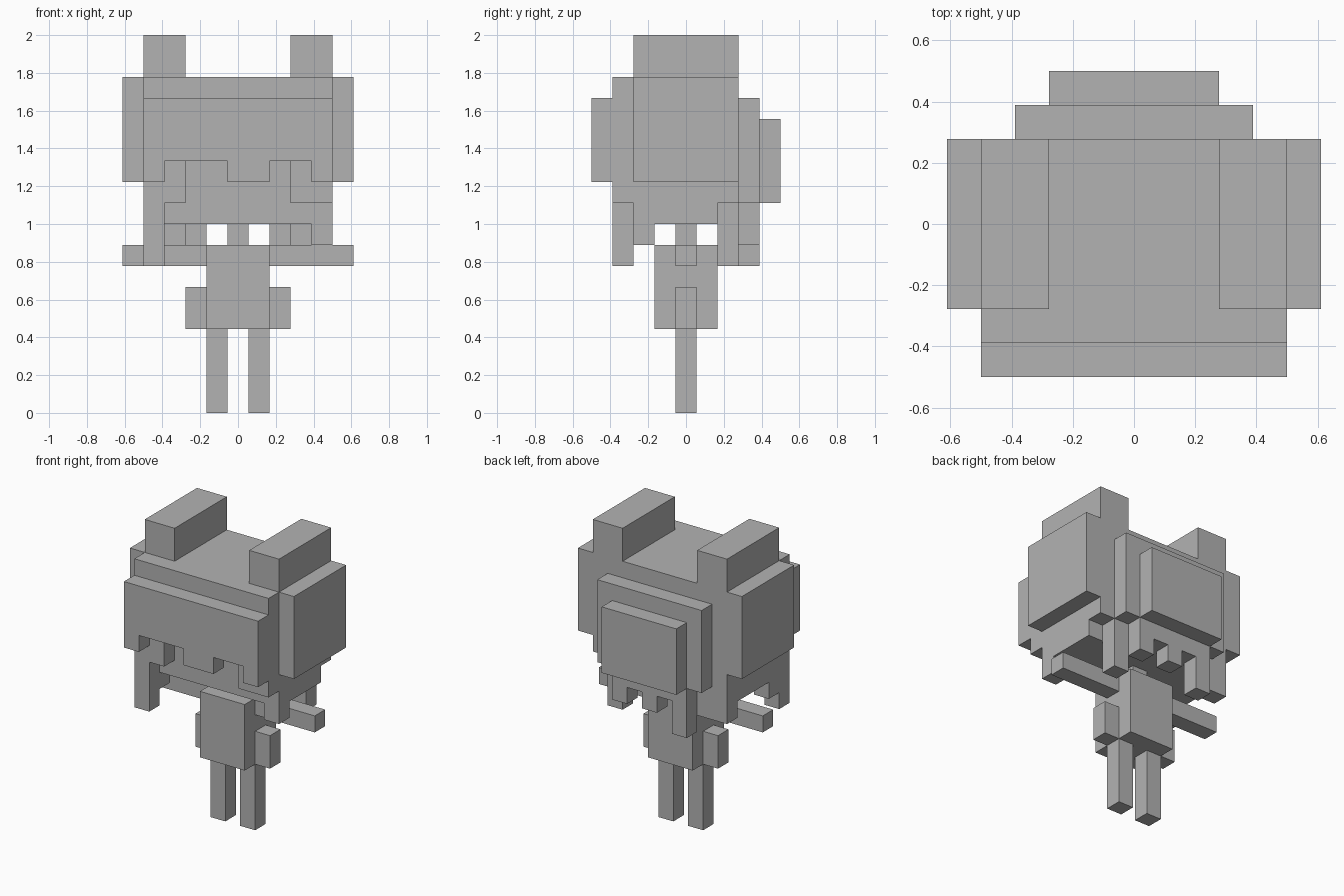
import bpy, bmesh

if "Cube" in bpy.data.objects:
    bpy.data.objects.remove(bpy.data.objects["Cube"])

U = 1 / 9  # one block

grey = bpy.data.materials.new("plain_grey")
grey.diffuse_color = (0.45, 0.45, 0.45, 1)
grey.use_nodes = True
grey.node_tree.nodes["Principled BSDF"].inputs["Base Color"].default_value = grey.diffuse_color


def finish(bm, name):
    bmesh.ops.recalc_face_normals(bm, faces=bm.faces)
    bmesh.ops.scale(bm, vec=(U, U, U), verts=bm.verts)
    mesh = bpy.data.meshes.new(name)
    bm.to_mesh(mesh)
    bm.free()
    mesh.materials.append(grey)
    bpy.context.collection.objects.link(bpy.data.objects.new(name, mesh))


def slab(name, top, steps, end, lo, hi, axis="x"):
    """Slab with a stepped lower edge: steps are (start, bottom), left to right.
    The profile runs along the axis and is extruded from lo to hi."""
    pts = [(end, top), (steps[0][0], top)]
    for i, (start, bottom) in enumerate(steps):
        stop = steps[i + 1][0] if i + 1 < len(steps) else end
        pts += [(start, bottom), (stop, bottom)]
    bm = bmesh.new()
    verts = [bm.verts.new((a, lo, z) if axis == "x" else (lo, a, z)) for a, z in pts]
    face = bm.faces.new(verts)
    ext = bmesh.ops.extrude_face_region(bm, geom=[face])["geom"]
    move = (0, hi - lo, 0) if axis == "x" else (hi - lo, 0, 0)
    bmesh.ops.translate(bm, vec=move,
                        verts=[v for v in ext if isinstance(v, bmesh.types.BMVert)])
    finish(bm, name)


def box(name, x0, x1, y0, y1, z0, z1):
    slab(name, z1, [(x0, z0)], x1, y0, y1)


# Body
box("torso", -1.5, 1.5, -1.5, 1.5, 4, 8)
box("neck", -0.5, 0.5, -0.5, 0.5, 8, 9)

# Limbs, ears and side puffs on both sides
for side, s in (("left", -1), ("right", 1)):
    def pair(name, a, b, *rest):
        x0, x1 = sorted((s * a, s * b))
        box(side + "_" + name, x0, x1, *rest)
    pair("leg", 0.5, 1.5, -0.5, 0.5, 0, 4)
    pair("hand", 1.5, 2.5, -0.5, 0.5, 4, 6)
    pair("arm", 1.5, 5.5, -0.5, 0.5, 7, 8)
    pair("ear", 2.5, 4.5, -2.5, 2.5, 16, 18)
    pair("side_puff", 4.5, 5.5, -2.5, 2.5, 11, 16)

# Head and the hair beside it
box("head", -3.5, 3.5, -2.5, 2.5, 9, 16)
slab("left_side_hair", 16, [(-2.5, 8), (-1.5, 9), (1.5, 8)], 2.5, -4.5, -3.5, "y")
slab("right_side_hair", 16, [(-2.5, 8), (-1.5, 9), (1.5, 10)], 2.5, 3.5, 4.5, "y")
box("left_nape_strand", -3.5, -2.5, 1.5, 2.5, 8, 9)
box("right_nape_strand", 2.5, 3.5, 1.5, 2.5, 7, 9)

# Front hair framing the face, and the fringe over it
slab("front_hair", 16, [(-4.5, 7), (-3.5, 10), (-2.5, 13), (2.5, 10)], 4.5, -3.5, -2.5)
slab("fringe", 15, [(-4.5, 11), (-3.5, 12), (-0.5, 11), (1.5, 12), (3.5, 11)],
     4.5, -4.5, -3.5)

# Back hair with ragged ends, and the pad behind it
slab("back_hair", 15, [(-3.5, 10), (-2.5, 7), (-1.5, 9), (-0.5, 8), (0.5, 9),
                       (1.5, 8), (2.5, 10)], 3.5, 2.5, 3.5)
box("back_pad", -2.5, 2.5, 3.5, 4.5, 10, 14)
